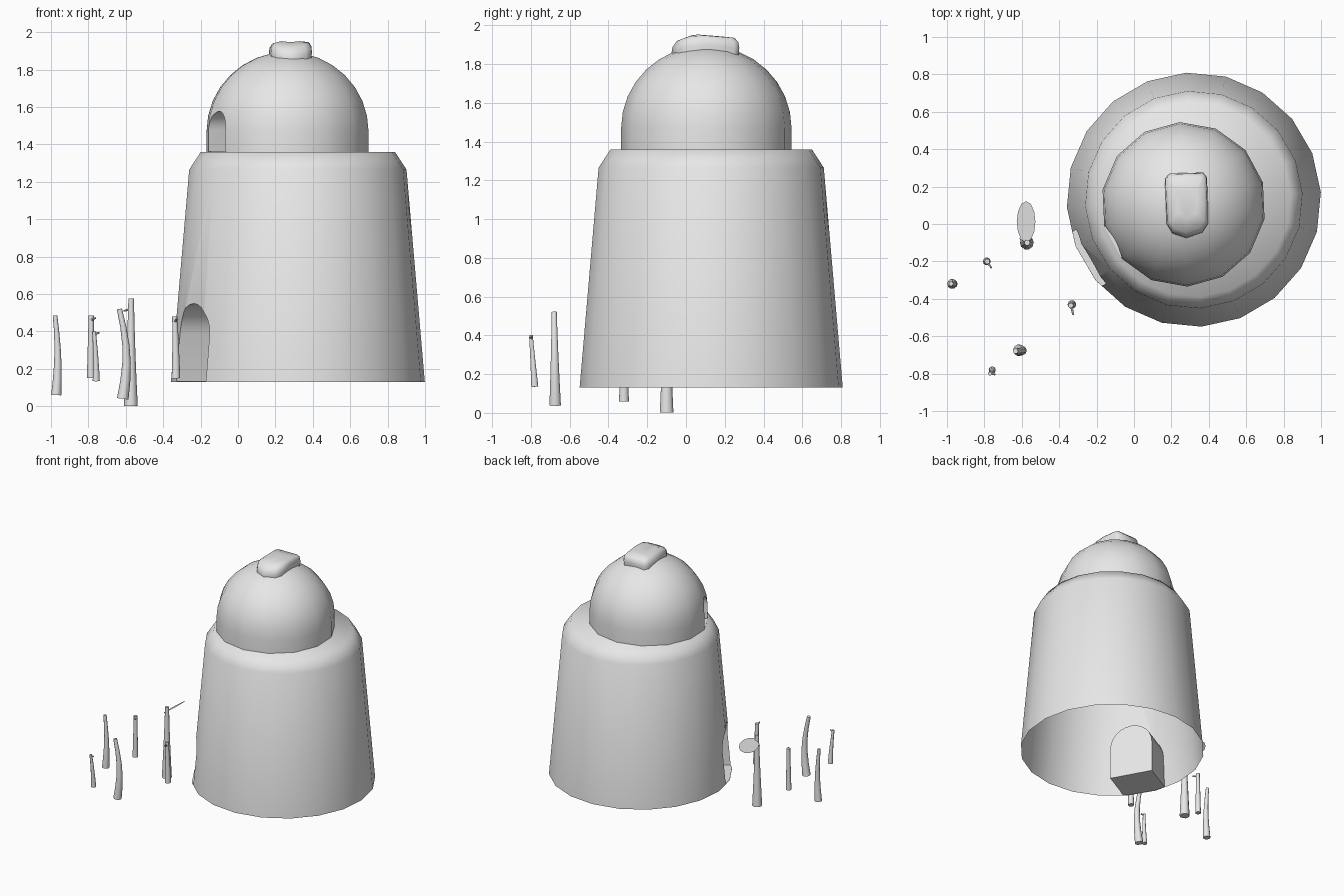
import bpy, bmesh, math
from mathutils import Vector, Matrix

cube = bpy.data.objects.get("Cube")
if cube:
    bpy.data.objects.remove(cube, do_unlink=True)

grey = bpy.data.materials.new("plain_grey")
grey.use_nodes = True
grey.diffuse_color = (0.8, 0.8, 0.8, 1)
grey.node_tree.nodes["Principled BSDF"].inputs["Base Color"].default_value = (0.8, 0.8, 0.8, 1)


def finish(name, bm, angle=45):
    """Turn a bmesh into a named, shaded object."""
    bmesh.ops.recalc_face_normals(bm, faces=bm.faces)
    mesh = bpy.data.meshes.new(name)
    bm.to_mesh(mesh)
    bm.free()
    mesh.materials.append(grey)
    obj = bpy.data.objects.new(name, mesh)
    bpy.context.collection.objects.link(obj)
    smooth(obj, angle)
    return obj


def smooth(obj, angle):
    bpy.ops.object.select_all(action="DESELECT")
    obj.select_set(True)
    bpy.context.view_layer.objects.active = obj
    bpy.ops.object.shade_smooth_by_angle(angle=math.radians(angle))


def skin(bm, rings):
    """Join rings of points into a closed tube."""
    loops = [[bm.verts.new(p) for p in ring] for ring in rings]
    n = len(loops[0])
    for a, b in zip(loops, loops[1:]):
        for i in range(n):
            j = (i + 1) % n
            bm.faces.new((a[i], a[j], b[j], b[i]))
    bm.faces.new(loops[0])
    bm.faces.new(loops[-1])


def circle(x, y, z, r, sides, turn=0.0):
    steps = [turn + math.tau * i / sides for i in range(sides)]
    return [Vector((x + r * math.cos(t), y + r * math.sin(t), z)) for t in steps]


def lathe(name, x, y, profile, sides, turn, angle):
    bm = bmesh.new()
    skin(bm, [circle(x, y, z, r, sides, math.radians(turn)) for r, z in profile])
    return finish(name, bm, angle)


def cut_doorway(obj, x, y, floor, near, far, width, height, facing, angle):
    """Sink an arched recess into a closed body, leaving its underside open."""
    half = width / 2
    arch = [(-half, 0), (half, 0)]
    arch += [(half * math.cos(math.pi * i / 12), height - half + half * math.sin(math.pi * i / 12))
             for i in range(13)]
    bm = bmesh.new()
    skin(bm, [[Vector((d, u, v)) for u, v in arch] for d in (near, far)])
    place = Matrix.Translation((x, y, floor)) @ Matrix.Rotation(math.radians(facing), 4, "Z")
    bm.transform(place)
    cutter = finish(obj.name + "_doorway_cutter", bm)
    cutter.hide_render = True
    mod = obj.modifiers.new("doorway", "BOOLEAN")
    mod.operation = "DIFFERENCE"
    mod.solver = "EXACT"
    mod.object = cutter
    deps = bpy.context.evaluated_depsgraph_get()
    obj.data = bpy.data.meshes.new_from_object(obj.evaluated_get(deps))
    obj.modifiers.clear()
    bpy.data.objects.remove(cutter, do_unlink=True)
    bm = bmesh.new()
    bm.from_mesh(obj.data)
    low = min(v.co.z for v in bm.verts)
    base = [f for f in bm.faces if all(v.co.z < low + 0.001 for v in f.verts)]
    bmesh.ops.delete(bm, geom=base, context="FACES")
    bm.to_mesh(obj.data)
    bm.free()
    smooth(obj, angle)


# Tapered tower with a chamfered rim and an arched entrance
tower = lathe("tower", 0.32, 0.13, [(0.68, 0.13), (0.582, 1.265), (0.52, 1.36)], 20, 3.4, 60)
cut_doorway(tower, 0.32, 0.13, 0.134, 0.39, 0.9, 0.33, 0.415, 209, 60)

# Dome with a short upright base and a small arched window
dome_profile = [(0.44, 1.352), (0.44, 1.47)]
dome_profile += [(0.44 * math.cos(t), 1.47 + 0.425 * math.sin(t))
                 for t in [math.pi / 2 * i / 8 for i in range(1, 8)]]
dome_profile.append((0.004, 1.895))
dome = lathe("dome", 0.265, 0.105, dome_profile, 14, 92.6, 50)
cut_doorway(dome, 0.265, 0.105, 1.362, 0.30, 0.6, 0.19, 0.215, 208, 50)

# Rounded cap block draped over the top of the dome
outline = [(-0.115, 0.24), (-0.09, 0.27), (0.09, 0.275), (0.11, 0.25), (0.115, 0.1),
           (0.115, 0), (0.085, -0.045), (0, -0.075), (-0.075, -0.05), (-0.105, 0)]


def cap_ring(scale, lift):
    ring = []
    for u, v in outline:
        y = 0.11 + (v - 0.11) * scale
        droop = 0.9 * max(0, 0.06 - y) ** 1.5 + 0.08 * max(0, y - 0.06)
        ring.append(Vector((0.28 + u * scale, y, lift - droop)))
    return ring


bm = bmesh.new()
skin(bm, [cap_ring(s, z) for s, z in
          [(0.95, 1.84), (1, 1.9), (0.97, 1.93), (0.85, 1.95), (0.45, 1.952)]])
finish("top_cap", bm, 60)


# Bent, tapering stalks around the entrance
def stalk(name, points, r0, r1, sides=10):
    bm = bmesh.new()
    rings = []
    for i, p in enumerate(points):
        f = i / (len(points) - 1)
        ahead = Vector(points[min(i + 1, len(points) - 1)]) - Vector(points[max(i - 1, 0)])
        tilt = Vector((0, 0, 1)).rotation_difference(ahead).to_matrix()
        r = r1 + (r0 - r1) * (1 - f) ** 1.3
        rings.append([Vector(p) + tilt @ q for q in circle(0, 0, 0, r, sides)])
    skin(bm, rings)
    return finish(name, bm, 50)


# base x, base y, bottom, top, base radius, top radius, bow in x, lean in x, lean in y
stalks = [
    (-0.972, -0.32, 0.06, 0.485, 0.027, 0.012, 0.01, -0.006, 0),
    (-0.787, -0.20, 0.15, 0.485, 0.021, 0.014, 0, 0.002, 0),
    (-0.758, -0.78, 0.135, 0.40, 0.019, 0.010, 0, -0.012, -0.02),
    (-0.616, -0.675, 0.04, 0.52, 0.031, 0.014, 0.024, -0.018, -0.005),
    (-0.573, -0.10, 0.002, 0.575, 0.037, 0.015, 0, 0.002, 0),
    (-0.332, -0.43, 0.15, 0.48, 0.023, 0.014, 0, -0.006, -0.005),
]
for n, (x, y, low, top, r0, r1, bow, dx, dy) in enumerate(stalks, 1):
    path = []
    for i in range(6):
        f = i / 5
        path.append((x + dx * f * f + bow * math.sin(math.pi * f),
                     y + dy * f, low + (top - low) * f))
    stalk(f"stalk_{n}", path, r0, r1)

# Little twigs near some stalk tips
twigs = [((-0.787, -0.2, 0.46), (-0.762, -0.235, 0.472)),
         ((-0.77, -0.795, 0.385), (-0.742, -0.805, 0.394)),
         ((-0.337, -0.43, 0.45), (-0.325, -0.485, 0.47)),
         ((-0.57, -0.1, 0.52), (-0.61, -0.075, 0.51))]
for n, (a, b) in enumerate(twigs, 1):
    stalk(f"twig_{n}", [a, b], 0.008, 0.005, 6)

# Thin oval leaf hanging from the tallest stalk
bm = bmesh.new()
leaf = []
for i in range(12):
    t = math.tau * i / 12
    u, v = 0.05 * math.cos(t), 0.11 * math.sin(t)
    leaf.append(bm.verts.new((-0.577 + u, 0.012 + v, 0.533 + 0.65 * u)))
bm.faces.new(leaf)
finish("leaf", bm)
